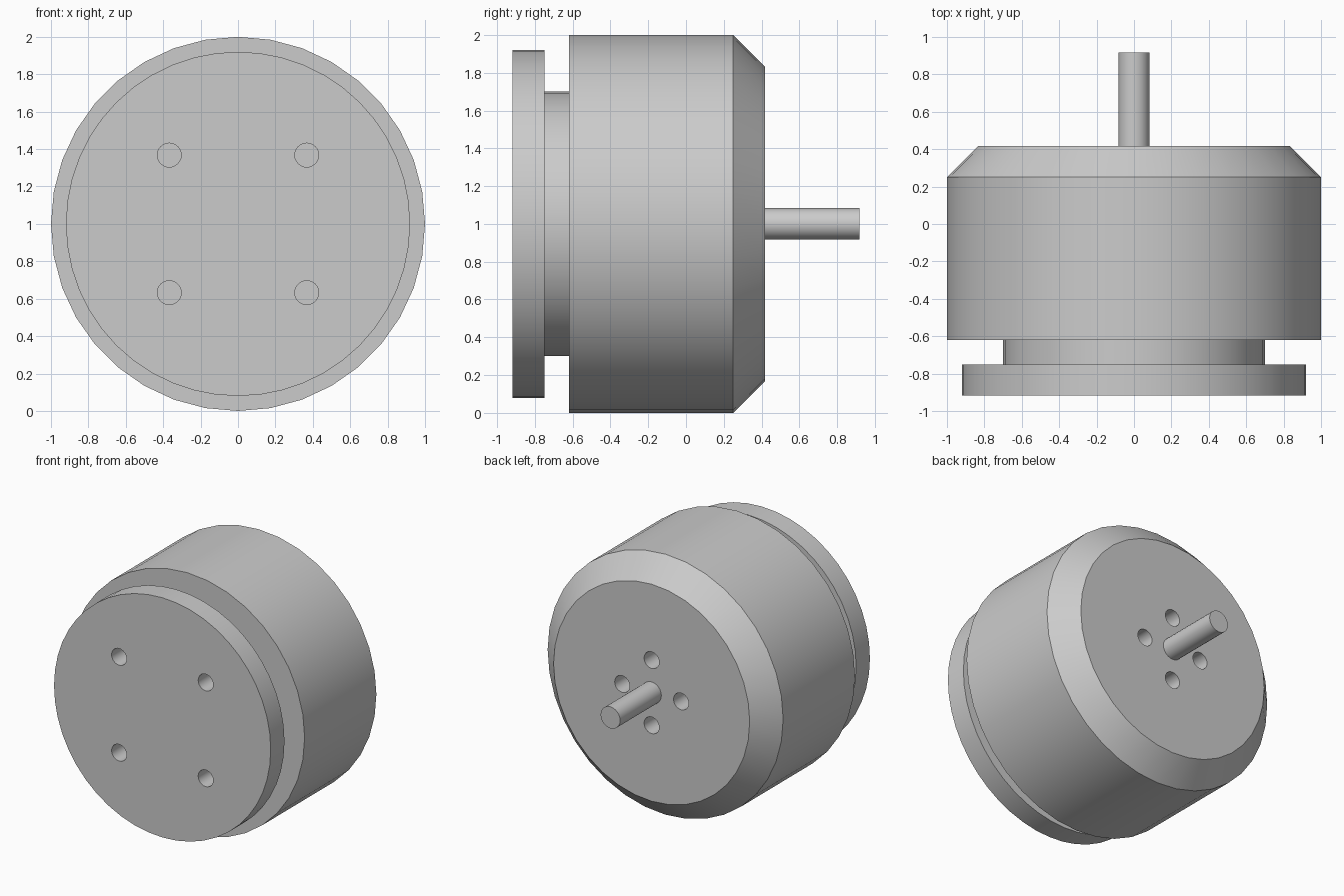
import bpy
import bmesh
import math
from mathutils import Matrix

default = bpy.data.objects.get("Cube")
if default:
    bpy.data.objects.remove(default, do_unlink=True)

AXIS_Z = 1.0

metal = bpy.data.materials.new("plain_grey")
metal.use_nodes = True
grey = (0.6, 0.6, 0.6, 1)
metal.diffuse_color = grey
metal.node_tree.nodes["Principled BSDF"].inputs["Base Color"].default_value = grey


def turned_part(name, profile, sides=36, x=0.0, z=AXIS_Z):
    """Closed solid turned around the y axis from (y, radius) points."""
    bm = bmesh.new()
    rings = []
    for y, r in profile:
        ring = []
        for i in range(sides):
            a = math.tau * i / sides
            ring.append(bm.verts.new((x + r * math.sin(a), y, z + r * math.cos(a))))
        rings.append(ring)
    for lower, upper in zip(rings, rings[1:]):
        for i in range(sides):
            j = (i + 1) % sides
            bm.faces.new((lower[i], lower[j], upper[j], upper[i]))
    bm.faces.new(rings[0])
    bm.faces.new(rings[-1])
    bmesh.ops.recalc_face_normals(bm, faces=bm.faces[:])
    mesh = bpy.data.meshes.new(name)
    bm.to_mesh(mesh)
    bm.free()
    mesh.materials.append(metal)
    obj = bpy.data.objects.new(name, mesh)
    bpy.context.collection.objects.link(obj)
    return obj


def activate(obj):
    bpy.ops.object.select_all(action='DESELECT')
    obj.select_set(True)
    bpy.context.view_layer.objects.active = obj


def drill(obj, radius, offset, start_angle, y0, y1):
    """Four round holes, spaced evenly around the axis."""
    for i in range(4):
        a = start_angle + i * math.pi / 2
        cutter = turned_part("hole_cutter", [(y0, radius), (y1, radius)], 24,
                             offset * math.cos(a), AXIS_Z + offset * math.sin(a))
        cutter.hide_render = True
        mod = obj.modifiers.new("hole", 'BOOLEAN')
        mod.operation = 'DIFFERENCE'
        mod.solver = 'EXACT'
        mod.object = cutter
        activate(obj)
        bpy.ops.object.modifier_apply(modifier=mod.name)
        bpy.data.objects.remove(cutter, do_unlink=True)


# Front mounting disc, narrow neck, chamfered housing and rear shaft
flange = turned_part("mounting_flange", [(-0.917, 0.92), (-0.75, 0.92)], 48)
neck = turned_part("neck", [(-0.75, 0.7), (-0.62, 0.7)])
housing = turned_part("housing", [(-0.62, 1.0), (0.25, 1.0), (0.417, 0.833)])
shaft = turned_part("shaft", [(0.417, 0.083), (0.917, 0.083)], 24)

# Mounting holes in the front disc and around the shaft
drill(flange, 0.064, 0.52, math.pi / 4, -1.0, -0.7)
drill(housing, 0.064, 0.25, 0.0, 0.2, 0.5)

for part in (flange, neck, housing, shaft):
    activate(part)
    bpy.ops.object.shade_smooth_by_angle(angle=math.radians(30))
